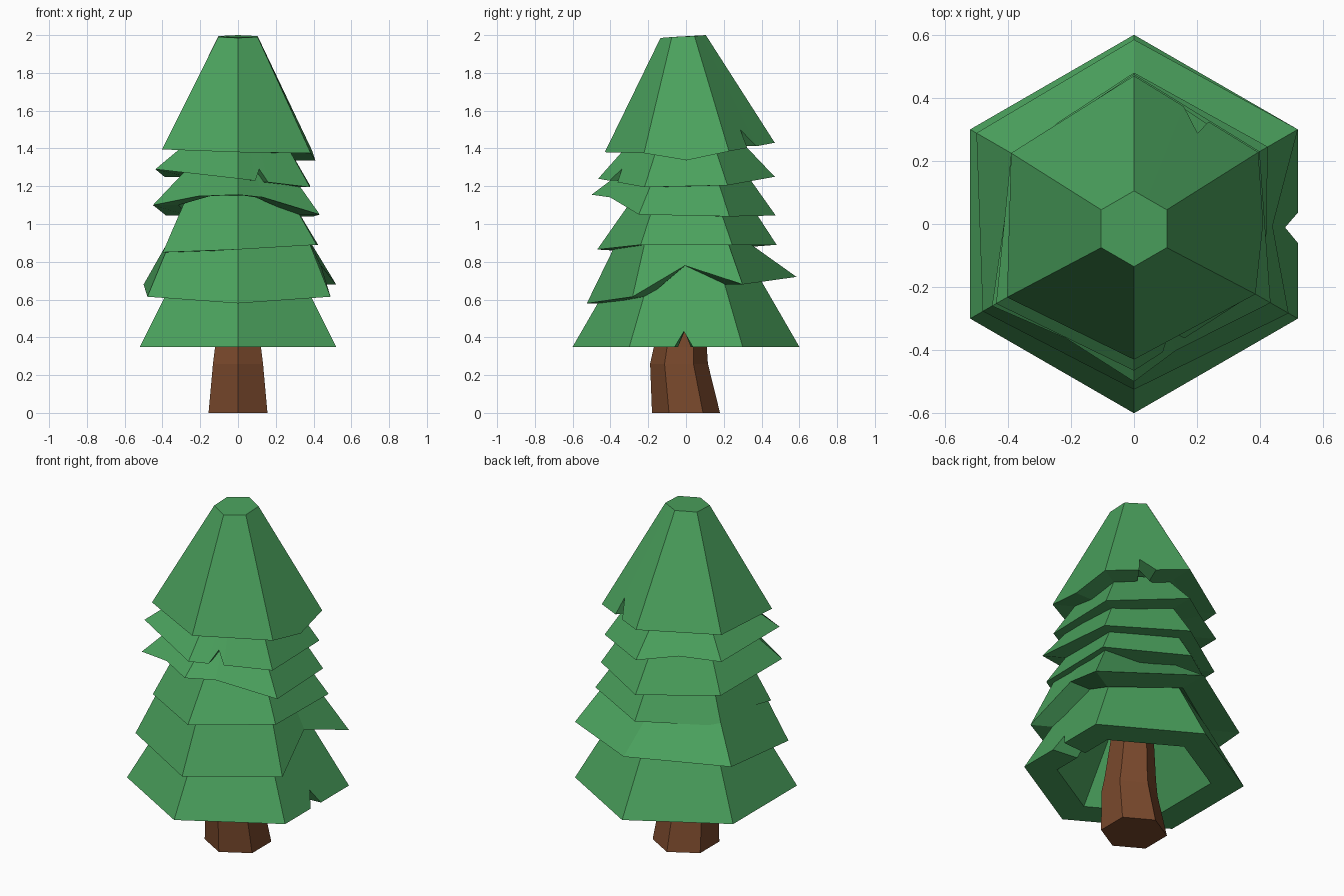
import bpy, bmesh, math
from mathutils import Vector

if "Cube" in bpy.data.objects:
    bpy.data.objects.remove(bpy.data.objects["Cube"])


def material(name, color):
    m = bpy.data.materials.new(name)
    m.diffuse_color = (*color, 1)
    m.use_nodes = True
    m.node_tree.nodes["Principled BSDF"].inputs["Base Color"].default_value = m.diffuse_color
    return m


GREEN = material("needles", (0.07, 0.36, 0.11))
BROWN = material("bark", (0.19, 0.065, 0.025))
ANGLES = [math.radians(-90 + 60 * i) for i in range(6)]  # front, then counter-clockwise


def polar(i, r, z, cy=0.0):
    return Vector((r * math.cos(ANGLES[i]), r * math.sin(ANGLES[i]) + cy, z))


def loft(name, rings, mat, caps):
    """Skin a list of equal-length rings; caps joins the last ring to the first or fills both ends."""
    bm = bmesh.new()
    vs = [[bm.verts.new(p) for p in ring] for ring in rings]
    n = len(vs[0])
    pairs = list(zip(vs, vs[1:]))
    if not caps:
        pairs.append((vs[-1], vs[0]))
    for a, b in pairs:
        for i in range(n):
            j = (i + 1) % n
            bm.faces.new((a[i], a[j], b[j], b[i]))
    if caps:
        bm.faces.new(vs[0][::-1])
        bm.faces.new(vs[-1])
    bmesh.ops.recalc_face_normals(bm, faces=bm.faces)
    me = bpy.data.meshes.new(name)
    bm.to_mesh(me)
    bm.free()
    me.materials.append(mat)
    ob = bpy.data.objects.new(name, me)
    bpy.context.collection.objects.link(ob)


def tier(name, rim, top, cuts, inset=0.70, cy=0.0, capped=False):
    """rim/top: (radius, z) per corner; cuts: {face: [(position along edge, fraction up the slope)]}"""
    lo = [polar(i, *rim[i]) for i in range(6)]
    hi = [polar(i, *top[i], cy) for i in range(6)]
    low, high = [], []
    for i in range(6):
        j = (i + 1) % 6
        for t, f in [(0, 0)] + cuts.get(i, []):
            a, b = lo[i].lerp(lo[j], t), hi[i].lerp(hi[j], t)
            low.append(a.lerp(b, f))
            high.append(b)
    inner = [Vector((p.x * inset, p.y * inset, p.z)) for p in low]
    roof = [Vector((p.x * 0.45, p.y * 0.45, p.z - 0.03)) for p in high]
    if capped:
        # Solid tip: flat top, closed underside
        loft(name, [inner, low, high], GREEN, True)
    else:
        loft(name, [low, high, roof, inner], GREEN, False)


def notch(t, w, f):
    return [(t - w, 0), (t, f), (t + w, 0)]


# Foliage tiers, bottom to top
tier("foliage_1", [(0.6, 0.35)] * 6, [(0.34, 0.80)] * 6,
     {1: notch(0.48, 0.08, 0.18)})
tier("foliage_2",
     [(0.525, 0.58), (0.566, 0.615), (0.60, 0.68), (0.585, 0.72), (0.577, 0.68), (0.554, 0.615)],
     [(r, 0.98) for r in (0.33, 0.40, 0.39, 0.22, 0.38, 0.38)],
     {1: [(0.48, 0.40)]})
tier("foliage_3",
     [(0.47, 0.865), (0.48, 0.89), (0.49, 0.89), (0.48, 0.89), (0.45, 0.87), (0.46, 0.85)],
     [(0.27, 1.15)] + [(0.31, 1.15)] * 5,
     {4: [(0.45, 0.10)]})
tier("foliage_4",
     [(0.50, 1.155), (0.50, 1.05), (0.46, 1.04), (0.475, 1.045), (0.44, 1.045), (0.52, 1.10)],
     [(0.28, 1.32)] * 6,
     {0: [(0.32, 0.10)], 5: [(0.5, 0.10)]})
tier("foliage_5",
     [(0.465, 1.24), (0.44, 1.195), (0.44, 1.205), (0.47, 1.25), (0.45, 1.25), (0.505, 1.29)],
     [(0.27, 1.46)] * 6,
     {0: notch(0.33, 0.09, 0.28), 3: [(0.5, 0.10)]})
tier("foliage_top",
     [(0.43, 1.38), (0.445, 1.375), (0.455, 1.385), (0.47, 1.43), (0.45, 1.41), (0.465, 1.395)],
     [(0.12, z) for z in (1.985, 1.99, 1.995, 2.0, 1.995, 1.99)],
     {1: [(0.5, -0.07)], 2: [(0.40, 0), (0.42, 0.16), (0.60, 0)]}, cy=-0.015, capped=True)

# Bent trunk
loft("trunk", [[polar(i, r, z, cy) for i in range(6)] for r, z, cy in
               ((0.18, 0.0, 0.0), (0.153, 0.26, -0.037), (0.14, 0.35, -0.03), (0.10, 0.76, 0.0))],
     BROWN, True)
